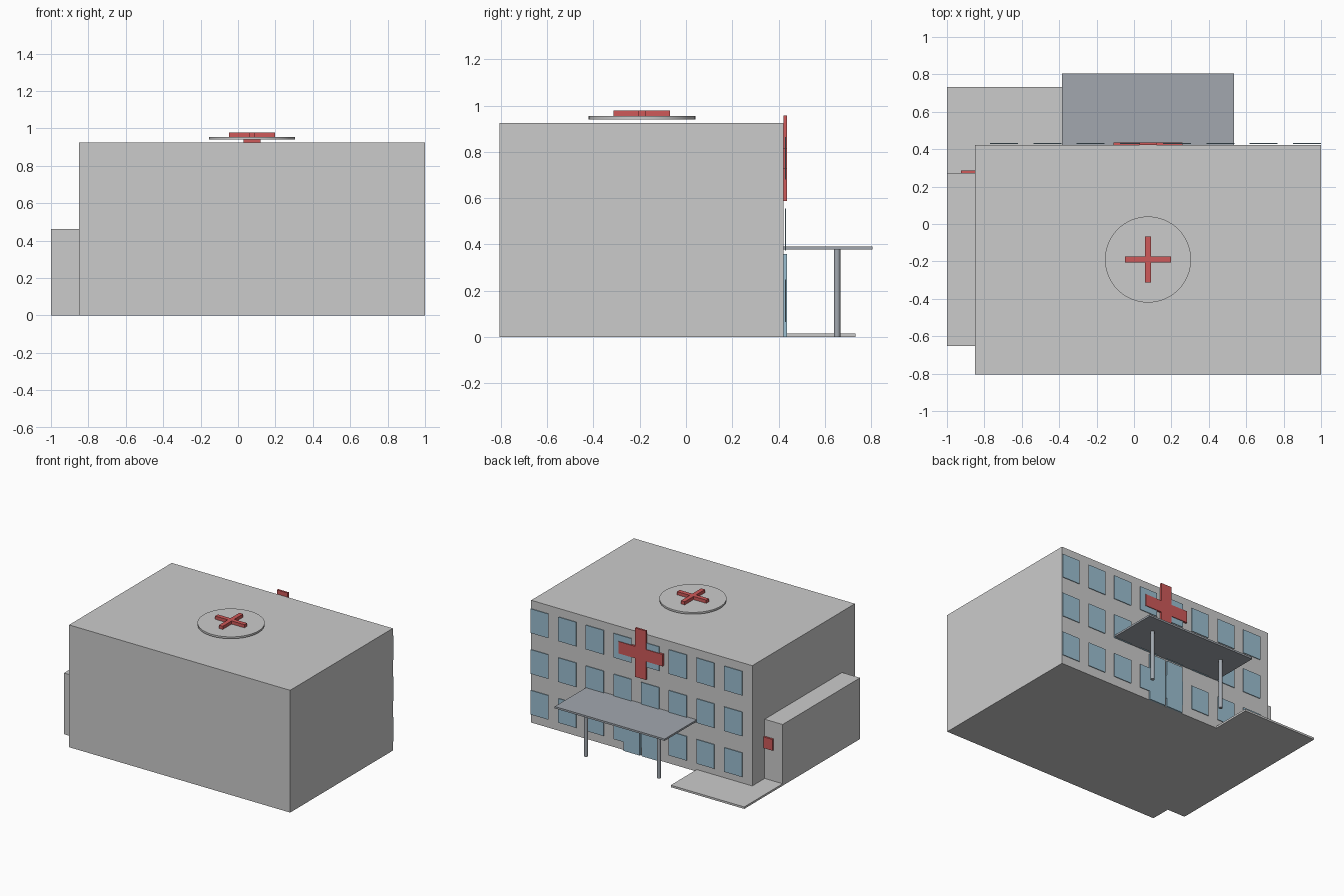
import bpy, bmesh
from mathutils import Vector

if "Cube" in bpy.data.objects:
    bpy.data.objects.remove(bpy.data.objects["Cube"])


def material(name, rgb):
    m = bpy.data.materials.new(name)
    m.diffuse_color = (*rgb, 1)
    m.use_nodes = True
    m.node_tree.nodes["Principled BSDF"].inputs["Base Color"].default_value = m.diffuse_color
    return m


RED = material("sign_red", (0.62, 0.10, 0.10))
GLASS = material("window_glass", (0.33, 0.52, 0.64))
STEEL = material("canopy_steel", (0.36, 0.39, 0.43))


def finish(bm, name, mat):
    me = bpy.data.meshes.new(name)
    bm.to_mesh(me)
    bm.free()
    if mat:
        me.materials.append(mat)
    ob = bpy.data.objects.new(name, me)
    bpy.context.collection.objects.link(ob)
    return ob


def box(name, x, y, z, mat=None):
    bm = bmesh.new()
    bmesh.ops.create_cube(bm, size=1)
    for v in bm.verts:
        v.co = Vector([(a + b) / 2 + c * (b - a) for c, (a, b) in zip(v.co, (x, y, z))])
    return finish(bm, name, mat)


def cylinder(name, x, y, r, z, sides, mat=None):
    bpy.ops.mesh.primitive_cylinder_add(vertices=sides, radius=r, depth=z[1] - z[0],
                                        location=(x, y, (z[0] + z[1]) / 2))
    ob = bpy.context.object
    ob.name = name
    bpy.ops.object.shade_smooth_by_angle()
    if mat:
        ob.data.materials.append(mat)
    return ob


def cross(name, place, arm, half, depth):
    # twelve-point plus outline, extruded along the given depth vector
    a, h = arm, half
    pts = [(h, h), (h, a), (-h, a), (-h, h), (-a, h), (-a, -h),
           (-h, -h), (-h, -a), (h, -a), (h, -h), (a, -h), (a, h)]
    bm = bmesh.new()
    f = bm.faces.new([bm.verts.new(place(u, v)) for u, v in pts])
    ext = bmesh.ops.extrude_face_region(bm, geom=[f])
    verts = [g for g in ext["geom"] if isinstance(g, bmesh.types.BMVert)]
    bmesh.ops.translate(bm, verts=verts, vec=depth)
    bmesh.ops.recalc_face_normals(bm, faces=bm.faces)
    return finish(bm, name, RED)


CX = 0.075     # centre of the main block
WALL = 0.422   # entrance wall

# Main block, side wing and driveway slab
box("main_block", (-0.85, 1.0), (-0.805, WALL), (0, 0.925))
box("side_wing", (-1.0, -0.85), (-0.652, 0.273), (0, 0.463))
box("driveway_slab", (-1.0, -0.385), (0.273, 0.732), (0, 0.015))
box("wing_sign", (-0.925, -0.85), (0.273, 0.287), (0.25, 0.335), RED)

# Window panes: three floors of eight
for row in range(3):
    for col in range(8):
        x0 = -0.77 + col * 0.2314
        z0 = 0.065 + row * 0.3083
        box(f"window_{row}_{col}", (x0, x0 + 0.15), (0.427, 0.432), (z0, z0 + 0.183), GLASS)

# Double entrance door
for side, s in (("left", -1), ("right", 1)):
    xs = sorted((CX + s * 0.008, CX + s * 0.145))
    box(f"door_{side}", xs, (WALL, 0.435), (0, 0.36), GLASS)

# Canopy on two posts
box("entrance_canopy", (-0.385, 0.535), (WALL, 0.805), (0.378, 0.392), STEEL)
for side, s in (("left", -1), ("right", 1)):
    cylinder(f"canopy_post_{side}", CX + s * 0.305, 0.652, 0.014, (0, 0.38), 16, STEEL)

# Wall cross
cross("wall_cross", lambda u, v: (CX + u, WALL, 0.772 + v), 0.185, 0.045, (0, 0.015, 0))

# Landing pad and its marking
cylinder("landing_pad", CX, -0.19, 0.23, (0.94, 0.954), 64)
cross("pad_cross", lambda u, v: (CX + u, -0.19 + v, 0.954), 0.122, 0.016, (0, 0, 0.024))
